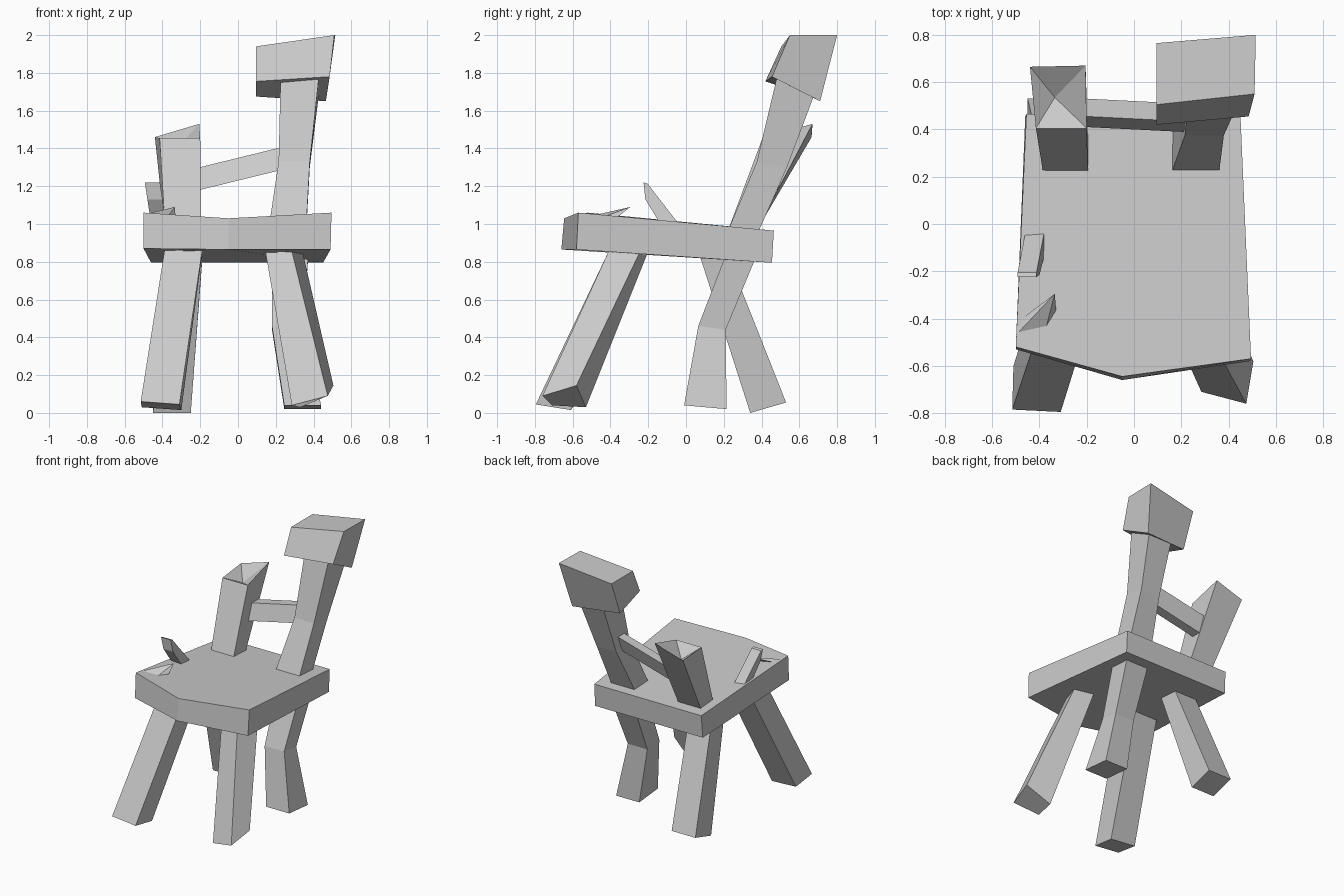
import bpy
import bmesh
from mathutils import Vector

default_cube = bpy.data.objects.get("Cube")
if default_cube:
    bpy.data.objects.remove(default_cube, do_unlink=True)

# One plain material for the whole chair
GREY = (0.6, 0.6, 0.6, 1.0)
material = bpy.data.materials.new("plain grey")
material.use_nodes = True
material.diffuse_color = GREY
material.node_tree.nodes["Principled BSDF"].inputs["Base Color"].default_value = GREY


def finish(name, mesh_builder):
    """Turn a bmesh into a flat shaded object with outward normals."""
    bmesh.ops.recalc_face_normals(mesh_builder, faces=mesh_builder.faces[:])
    mesh = bpy.data.meshes.new(name)
    mesh_builder.to_mesh(mesh)
    mesh_builder.free()
    mesh.materials.append(material)
    part = bpy.data.objects.new(name, mesh)
    bpy.context.collection.objects.link(part)
    return part


def section(left, right, front, back):
    """Four corners of a beam section; front and back are (y, z) pairs."""
    return [(left, *front), (right, *front), (right, *back), (left, *back)]


def loft(name, rings, dip=None):
    """Skin a stack of rings; an optional dip point makes a broken, hollow end."""
    builder = bmesh.new()
    loops = [[builder.verts.new(point) for point in ring] for ring in rings]
    count = len(loops[0])
    for lower, upper in zip(loops, loops[1:]):
        for i in range(count):
            j = (i + 1) % count
            builder.faces.new((lower[i], lower[j], upper[j], upper[i]))
    builder.faces.new(loops[0][::-1])
    if dip is None:
        builder.faces.new(loops[-1])
    else:
        centre = builder.verts.new(dip)
        for i in range(count):
            builder.faces.new((loops[-1][i], loops[-1][(i + 1) % count], centre))
    return finish(name, builder)


def sink(rings, amount=0.05):
    """Lengthen the last segment so the beam end is buried in its neighbour."""
    before, last = rings[-2:]
    longer = [Vector(b) + (Vector(b) - Vector(a)) * amount
              for a, b in zip(before, last)]
    return rings[:-1] + [longer]


# Seat: sloping slab with a blunt pointed front edge
seat_bottom = [(-0.5, -0.53, 0.87), (-0.05, -0.66, 0.865), (0.49, -0.58, 0.865),
               (0.45, 0.455, 0.795), (-0.46, 0.455, 0.795)]
seat_top = [(-0.5, -0.52, 1.06), (-0.05, -0.645, 1.03), (0.495, -0.57, 1.06),
            (0.45, 0.465, 0.965), (-0.455, 0.465, 0.965)]
loft("seat", [seat_bottom, seat_top])

# Front legs: one straight, one twisted with a chipped foot
loft("front_right_leg", sink([
    [(-0.515, -0.785, 0.06), (-0.31, -0.795, 0.045),
     (-0.3, -0.61, 0.015), (-0.51, -0.6, 0.03)],
    section(-0.39, -0.19, (-0.41, 0.855), (-0.22, 0.84))]))
loft("front_left_leg", sink([
    [(0.285, -0.71, 0.04), (0.475, -0.76, 0.09),
     (0.505, -0.58, 0.145), (0.33, -0.53, 0.03)],
    [(0.145, -0.4, 0.855), (0.285, -0.41, 0.855),
     (0.345, -0.25, 0.84), (0.2, -0.21, 0.83)]]))

# Back legs: one straight, one bent at the knee
loft("back_right_leg", sink([
    section(-0.45, -0.25, (0.34, 0), (0.53, 0.055)),
    section(-0.38, -0.19, (0.08, 0.81), (0.235, 0.8))]))
loft("back_left_leg", sink([
    section(0.245, 0.44, (-0.01, 0.04), (0.215, 0.02)),
    section(0.18, 0.345, (0.065, 0.46), (0.21, 0.44)),
    section(0.18, 0.37, (0.2, 0.81), (0.36, 0.8))]))

# Back posts: the tall one is bent, the short one is snapped off
loft("tall_back_post", sink([
    section(0.16, 0.36, (0.22, 0.96), (0.375, 0.94)),
    section(0.215, 0.38, (0.375, 1.33), (0.535, 1.3)),
    section(0.225, 0.425, (0.475, 1.75), (0.67, 1.66))]))
loft("broken_back_post", [
    section(-0.385, -0.195, (0.22, 0.96), (0.36, 0.94)),
    [(-0.415, 0.405, 1.455), (-0.2, 0.405, 1.455),
     (-0.205, 0.67, 1.53), (-0.44, 0.665, 1.46)]],
    dip=(-0.335, 0.535, 1.39))

# Headrest: remaining end of the top board
loft("headrest", [
    [(0.095, 0.42, 1.755), (0.485, 0.455, 1.78),
     (0.465, 0.71, 1.65), (0.095, 0.66, 1.675)],
    [(0.095, 0.505, 1.94), (0.51, 0.55, 2.0),
     (0.515, 0.8, 2.0), (0.095, 0.765, 1.94)]])


# Back rail: slanted bar between the posts
def rail_end(x):
    height = 1.35 + 0.245 * x
    shift = -0.05 * x
    profile = [(0.4, -0.12), (0.475, -0.12), (0.52, 0), (0.445, 0)]
    return [(x, y + shift, height + z) for y, z in profile]


loft("back_rail", [rail_end(-0.25), rail_end(0.28)])

# Splinters: leaning shard and low flake of a torn armrest
shard_profile = [(-0.03, 0.99), (-0.205, 1.215), (-0.225, 1.22),
                 (-0.215, 1.13), (-0.13, 0.99)]


def shard_side(x):
    return [(x - 0.15 * (z - 1), y, z) for y, z in shard_profile]


loft("armrest_shard", [shard_side(-0.46), shard_side(-0.38)])

flake = bmesh.new()
for corner in [(-0.5, -0.47, 1.05), (-0.46, -0.39, 1.05), (-0.335, -0.295, 1.09),
               (-0.33, -0.365, 1.035), (-0.37, -0.43, 1.04)]:
    flake.verts.new(corner)
bmesh.ops.convex_hull(flake, input=flake.verts[:])
finish("armrest_flake", flake)
